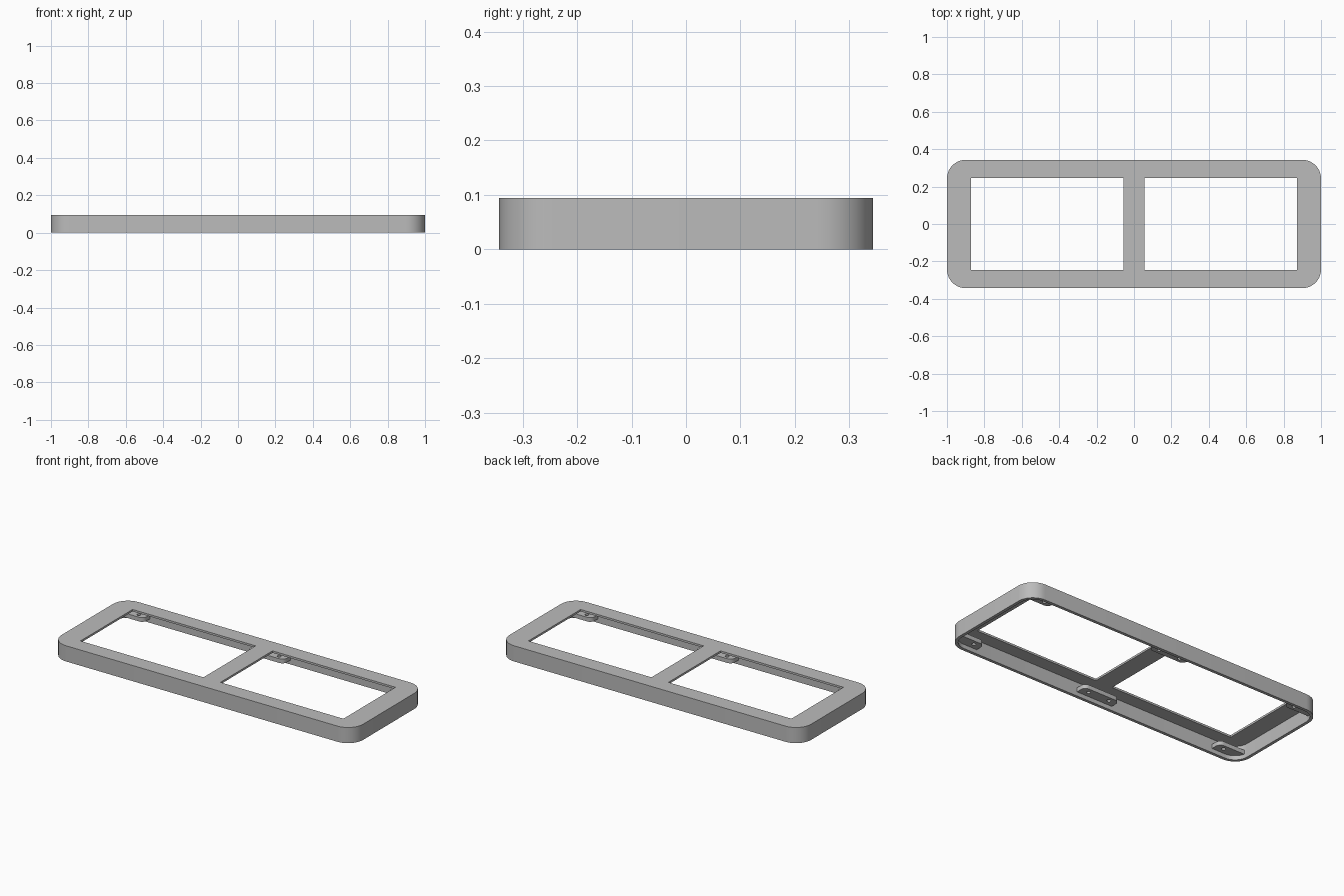
import bpy, bmesh, math
from mathutils import Matrix, Vector

cube = bpy.data.objects.get("Cube")
if cube:
    bpy.data.objects.remove(cube, do_unlink=True)

W, D, H = 2.0, 0.686, 0.094      # overall size
WALL, PLATE, R = 0.018, 0.012, 0.1

grey = bpy.data.materials.new("plain grey")
grey.use_nodes = True
colour = (0.5, 0.5, 0.5, 1)
grey.diffuse_color = colour
grey.node_tree.nodes["Principled BSDF"].inputs["Base Color"].default_value = colour


def finish(name, bm):
    mesh = bpy.data.meshes.new(name)
    bm.to_mesh(mesh)
    bm.free()
    mesh.materials.append(grey)
    obj = bpy.data.objects.new(name, mesh)
    bpy.context.collection.objects.link(obj)
    return obj


def slab(name, x0, x1, y0, y1, z0, z1, radius=0):
    """Box with optionally rounded vertical edges."""
    bm = bmesh.new()
    centre = Vector((x0 + x1, y0 + y1, z0 + z1)) / 2
    size = Matrix.Diagonal((x1 - x0, y1 - y0, z1 - z0, 1))
    bmesh.ops.create_cube(bm, size=1, matrix=Matrix.Translation(centre) @ size)
    if radius:
        upright = [e for e in bm.edges
                   if abs(e.verts[0].co.z - e.verts[1].co.z) > 1e-5]
        bmesh.ops.bevel(bm, geom=upright, offset=radius, segments=10,
                        profile=0.5, affect='EDGES')
    return finish(name, bm)


def pin(name, x, y, z, radius):
    bm = bmesh.new()
    bmesh.ops.create_cone(bm, cap_ends=True, segments=16, radius1=radius,
                          radius2=radius, depth=0.1,
                          matrix=Matrix.Translation((x, y, z)))
    return finish(name, bm)


def combine(obj, cutters, operation):
    """Apply boolean cutters to an object, then remove them."""
    for cutter in cutters:
        cutter.hide_render = True
        mod = obj.modifiers.new("cut", 'BOOLEAN')
        mod.operation = operation
        mod.solver = 'EXACT'
        mod.object = cutter
    bpy.context.view_layer.update()
    graph = bpy.context.evaluated_depsgraph_get()
    mesh = bpy.data.meshes.new_from_object(obj.evaluated_get(graph))
    obj.modifiers.clear()
    obj.data = mesh
    for cutter in cutters:
        bpy.data.objects.remove(cutter, do_unlink=True)


def outline(name, inset, z0, z1):
    x, y = W / 2 - inset, D / 2 - inset
    return slab(name, -x, x, -y, y, z0, z1, R - inset)


# Hollow frame, open underneath, with two windows in its top plate
frame = outline("frame", 0, 0, H)
cutters = [outline("cavity", WALL, -0.05, H - PLATE)]
for x0, x1 in ((-0.872, -0.056), (0.056, 0.872)):
    cutters.append(slab("window", x0, x1, -0.247, 0.247, 0.05, 0.2))
combine(frame, cutters, 'DIFFERENCE')
parts = [frame]

# Mounting tabs with screw holes along both long walls
Z0, Z1 = 0.025, 0.05
tabs = (("left", 0.81, 1.1, (0.86,)),
        ("middle", -0.12, 0.12, (-0.07, 0.07)),
        ("right", -1.1, -0.81, (-0.86,)))
for side, s in (("front", -1), ("back", 1)):
    for place, x0, x1, holes in tabs:
        ys = sorted((s * 0.262, s * 0.45))
        tab = slab(f"{side}_{place}_tab", x0, x1, *ys, Z0, Z1, 0.03)
        combine(tab, [outline("limit", WALL / 2, -0.1, 0.2)], 'INTERSECT')
        combine(tab, [pin("hole", x, s * 0.29, Z0, 0.011) for x in holes],
                'DIFFERENCE')
        parts.append(tab)

# Smooth the rounded corners, keep edges sharp
bpy.ops.object.select_all(action='DESELECT')
for part in parts:
    part.select_set(True)
bpy.context.view_layer.objects.active = frame
bpy.ops.object.shade_smooth_by_angle(angle=math.radians(30))
